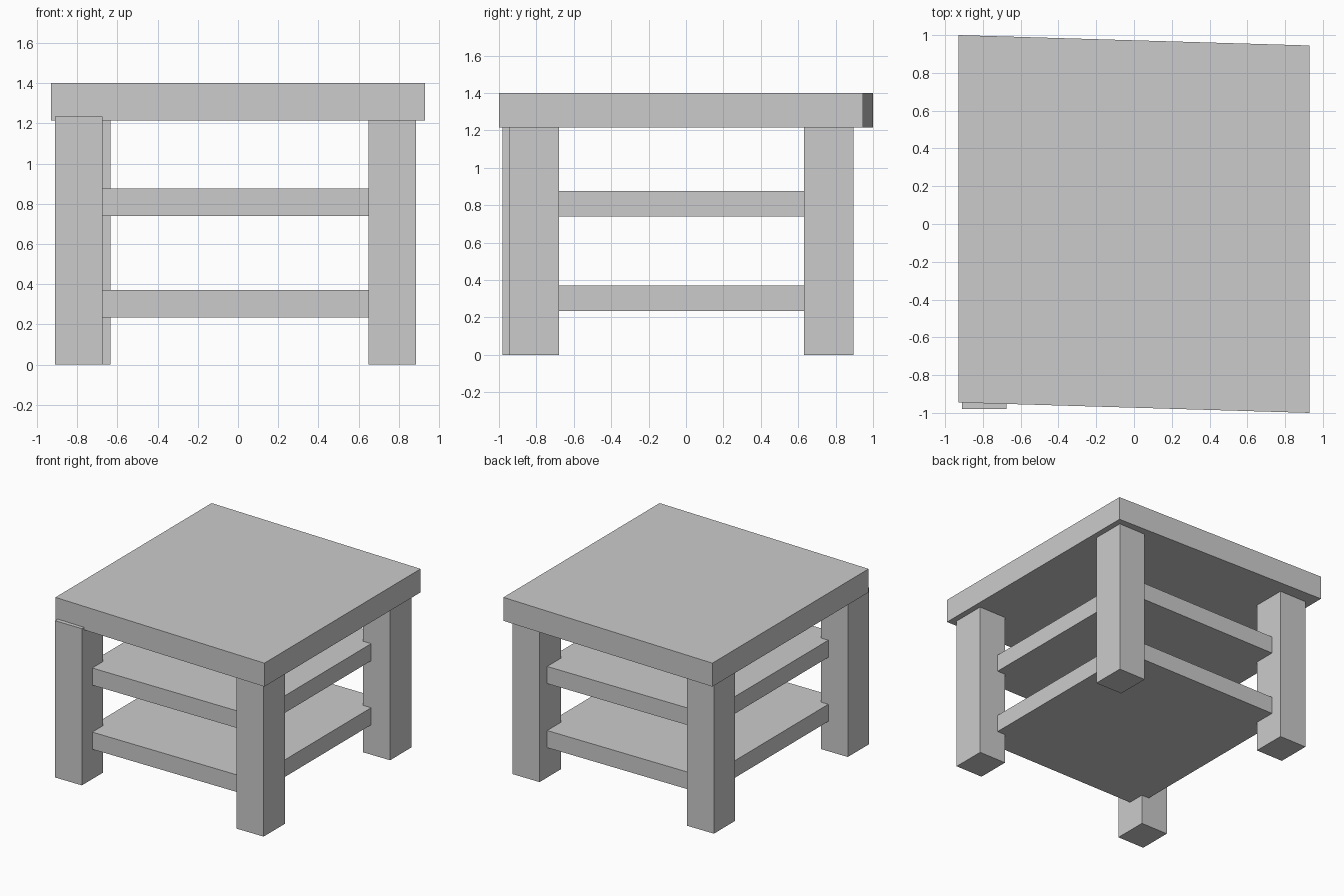
import bpy

cube = bpy.data.objects.get("Cube")
if cube:
    bpy.data.objects.remove(cube, do_unlink=True)

grey = bpy.data.materials.new("light_grey")
grey.use_nodes = True
GREY = (0.6, 0.6, 0.6, 1)
grey.diffuse_color = GREY
grey.node_tree.nodes["Principled BSDF"].inputs["Base Color"].default_value = GREY


def prism(name, outline, z0, z1):
    """Flat-sided block raised from a counter-clockwise outline."""
    n = len(outline)
    verts = [(x, y, z) for z in (z0, z1) for x, y in outline]
    faces = [tuple(reversed(range(n))), tuple(range(n, 2 * n))]
    faces += [(i, (i + 1) % n, n + (i + 1) % n, n + i) for i in range(n)]
    mesh = bpy.data.meshes.new(name)
    mesh.from_pydata(verts, [], faces)
    mesh.materials.append(grey)
    obj = bpy.data.objects.new(name, mesh)
    bpy.context.collection.objects.link(obj)
    return obj


def box(name, x0, x1, y0, y1, z0, z1):
    return prism(name, [(x0, y0), (x1, y0), (x1, y1), (x0, y1)], z0, z1)


# Slightly skewed table top
prism("table_top", [(-0.93, -0.945), (0.93, -1), (0.93, 0.945), (-0.93, 1)], 1.215, 1.4)

# Legs, each placed by its lowest x and y
LEG_W, LEG_D, LEG_H = 0.235, 0.265, 1.235
for name, x, y in [
    ("front_right_leg", -0.91, -0.98),
    ("front_left_leg", 0.65, -0.945),
    ("back_right_leg", -0.87, 0.63),
    ("back_left_leg", 0.65, 0.63),
]:
    box(name, x, x + LEG_W, y, y + LEG_D, 0, LEG_H)

# Two shelves let into the legs
for name, z in [("lower_shelf", 0.235), ("upper_shelf", 0.74)]:
    box(name, -0.74, 0.72, -0.85, 0.80, z, z + 0.135)
